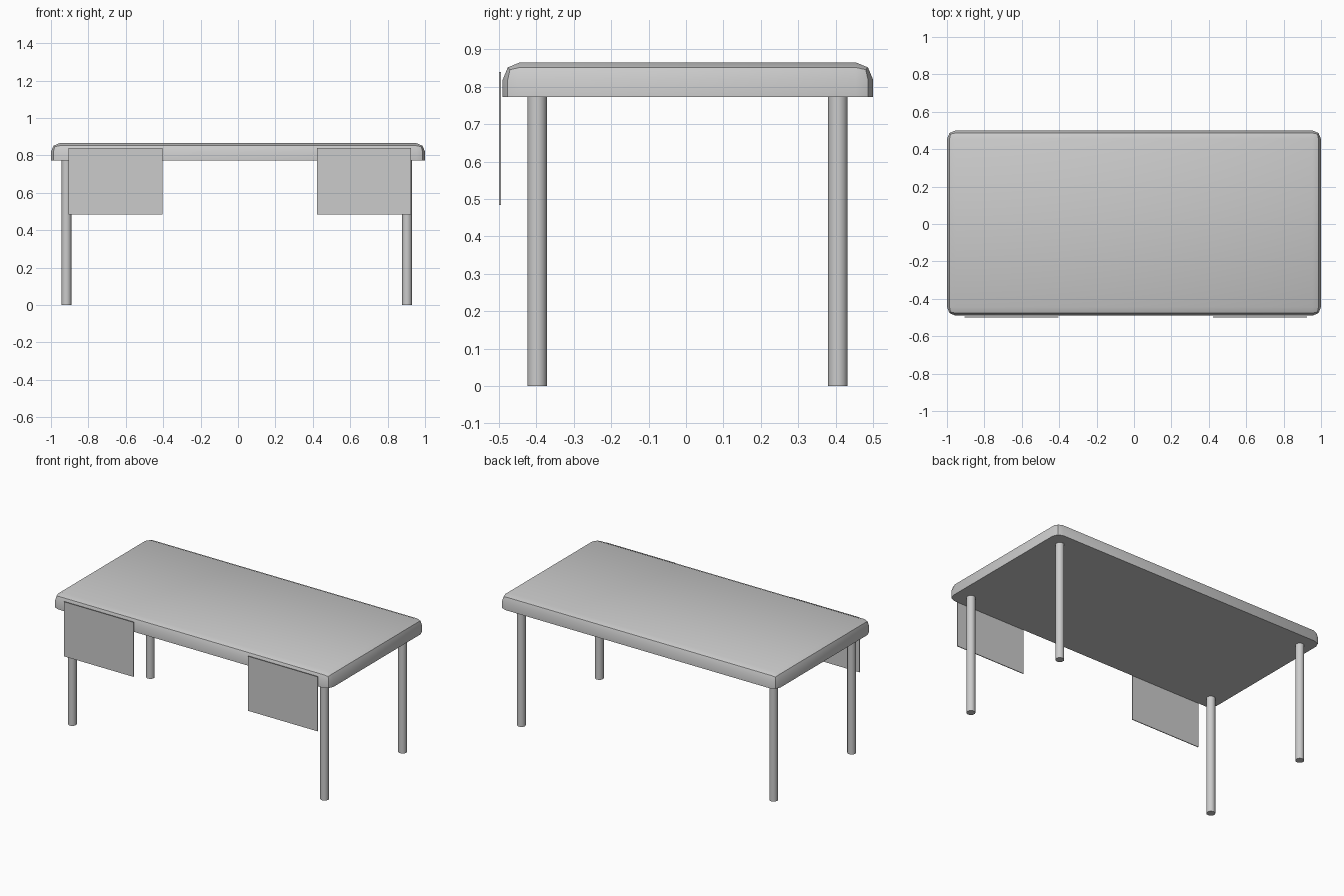
import bpy, bmesh

if "Cube" in bpy.data.objects:
    bpy.data.objects.remove(bpy.data.objects["Cube"])


def add_object(name, bm, smooth_angle=None):
    bmesh.ops.recalc_face_normals(bm, faces=bm.faces)
    mesh = bpy.data.meshes.new(name)
    bm.to_mesh(mesh)
    bm.free()
    obj = bpy.data.objects.new(name, mesh)
    bpy.context.collection.objects.link(obj)
    if smooth_angle:
        bpy.ops.object.select_all(action='DESELECT')
        obj.select_set(True)
        bpy.context.view_layer.objects.active = obj
        bpy.ops.object.shade_smooth_by_angle(angle=smooth_angle)
    return obj


def box(lo, hi):
    bm = bmesh.new()
    bmesh.ops.create_cube(bm, size=1)
    for v in bm.verts:
        v.co = [(lo[i] + hi[i]) / 2 + v.co[i] * (hi[i] - lo[i]) for i in range(3)]
    return bm


# Tabletop: slab rounded on the top rim and corners, flat underneath
BOTTOM = 0.773
bm = box((-1, -0.49, BOTTOM), (1, 0.5, 0.865))
rim = [e for e in bm.edges if max(v.co.z for v in e.verts) > 0.8]
bmesh.ops.bevel(bm, geom=rim, offset=0.046, segments=2, profile=0.5,
                affect='EDGES', clamp_overlap=True)
add_object("tabletop", bm, 0.7)

# Four round legs
for side, x in (("left", -0.917), ("right", 0.904)):
    for end, y in (("front", -0.398), ("back", 0.406)):
        bm = bmesh.new()
        bmesh.ops.create_cone(bm, cap_ends=True, segments=32, radius1=0.026,
                              radius2=0.026, depth=BOTTOM)
        bmesh.ops.translate(bm, vec=(x, y, BOTTOM / 2), verts=bm.verts)
        add_object(f"{end}_{side}_leg", bm, 0.7)

# Thin drawer front panels
for side, x0, x1 in (("left", -0.905, -0.405), ("right", 0.423, 0.924)):
    add_object(f"{side}_drawer_front", box((x0, -0.5, 0.484), (x1, -0.495, 0.84)))
